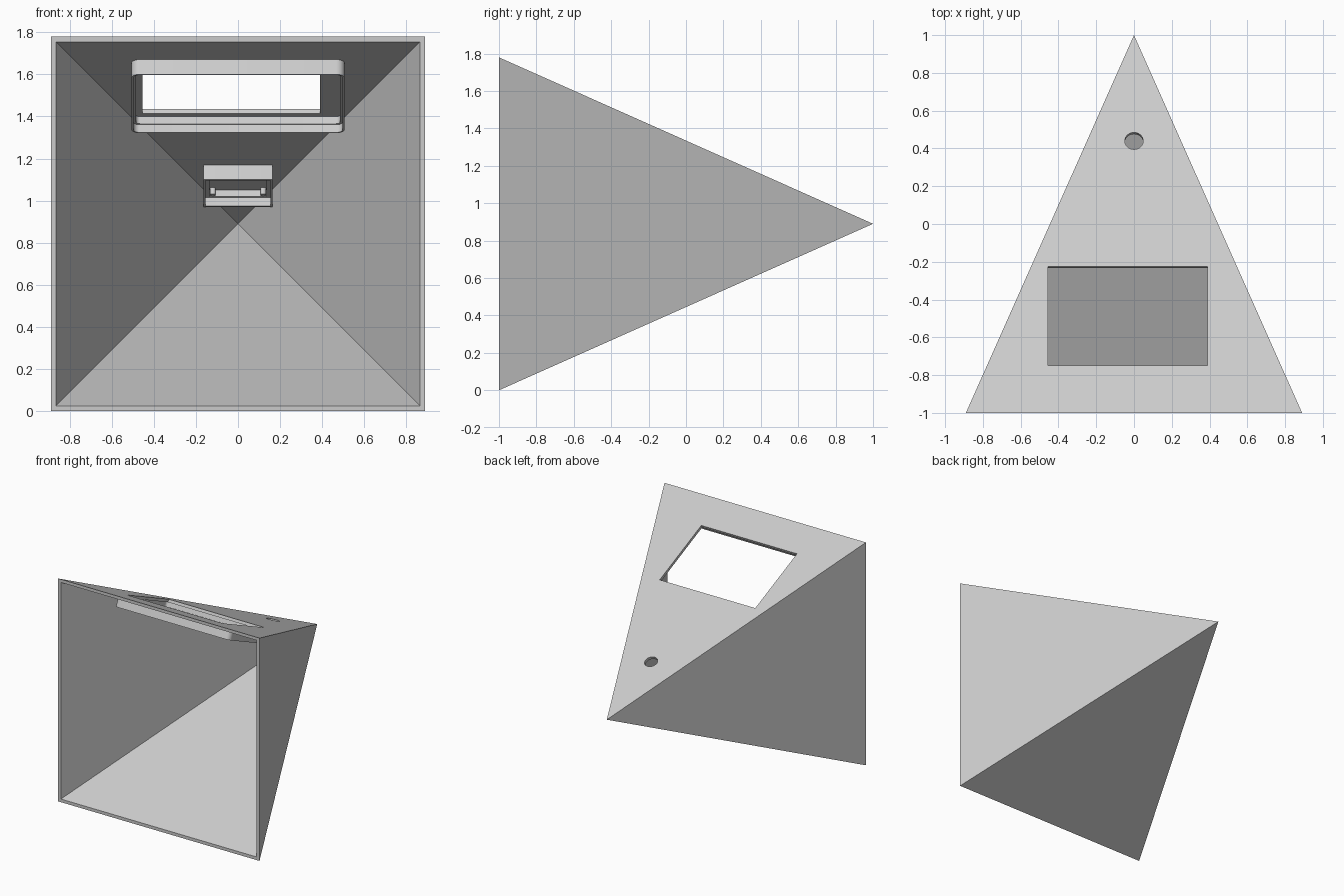
import bpy, bmesh, math
from mathutils import Matrix, Vector

if "Cube" in bpy.data.objects:
    bpy.data.objects.remove(bpy.data.objects["Cube"])

HALF = 0.89        # half width of the open base
RIM = 0.025        # rim width at the base
SLOPE = HALF / 2
TILT = math.atan(SLOPE)
SKIN = RIM * math.cos(TILT)

GREY = bpy.data.materials.new("light grey")
GREY.use_nodes = True
COLOUR = (0.6, 0.6, 0.6, 1)
GREY.diffuse_color = COLOUR
GREY.node_tree.nodes["Principled BSDF"].inputs["Base Color"].default_value = COLOUR


def finish(name, bm, matrix=Matrix()):
    bmesh.ops.recalc_face_normals(bm, faces=bm.faces)
    mesh = bpy.data.meshes.new(name)
    bm.to_mesh(mesh)
    bm.free()
    mesh.materials.append(GREY)
    obj = bpy.data.objects.new(name, mesh)
    bpy.context.collection.objects.link(obj)
    obj.matrix_world = matrix
    return obj


def on_roof(x, y):
    """Frame on the sloping top panel: local z points outward, y runs to the back."""
    z = HALF + SLOPE * (1 - y)
    return Matrix.Translation((x, y, z)) @ Matrix.Rotation(-TILT, 4, 'X')


def rounded_rect(half_x, front, back, radius, steps=6):
    points = []
    corners = [(half_x, back), (-half_x, back), (-half_x, front), (half_x, front)]
    for i, (x, y) in enumerate(corners):
        cx = x - math.copysign(radius, x)
        cy = y - math.copysign(radius, y)
        for k in range(steps + 1):
            a = math.pi / 2 * (i + k / steps)
            points.append((cx + radius * math.cos(a), cy + radius * math.sin(a)))
    return points


def holder(name, matrix, outer, lower, upper, depth, step):
    """Stepped open frame hanging under the top panel."""
    top = -SKIN + 0.003
    levels = [(outer, top), (outer, -depth), (lower, -depth),
              (lower, -step), (upper, -step), (upper, top)]
    bm = bmesh.new()
    loops = [[bm.verts.new((x, y, z)) for x, y in rounded_rect(*size)]
             for size, z in levels]
    for a, b in zip(loops, loops[1:] + loops[:1]):
        n = len(a)
        for i in range(n):
            j = (i + 1) % n
            bm.faces.new((a[i], a[j], b[j], b[i]))
    obj = finish(name, bm, matrix)
    bpy.ops.object.select_all(action='DESELECT')
    obj.select_set(True)
    bpy.context.view_layer.objects.active = obj
    bpy.ops.object.shade_smooth_by_angle(angle=math.radians(30))
    return obj


# Hollow pyramid lying on its side, open at the front
bm = bmesh.new()
rings, tips = [], []
for half in (HALF, HALF - RIM):
    rings.append([bm.verts.new((sx * half, -1, HALF + sz * half))
                  for sx, sz in ((-1, -1), (1, -1), (1, 1), (-1, 1))])
    tips.append(bm.verts.new((0, half / SLOPE - 1, HALF)))
for i in range(4):
    j = (i + 1) % 4
    for ring, tip in zip(rings, tips):
        bm.faces.new((ring[i], ring[j], tip))
    bm.faces.new((rings[0][i], rings[0][j], rings[1][j], rings[1][i]))
shell = finish("pyramid_shell", bm)

# Cutters for the window and the round hole in the top panel
window_frame = on_roof(0, -0.4875)
hole_frame = on_roof(0, 0.44)
bm = bmesh.new()
bmesh.ops.create_cube(bm, size=1)
bmesh.ops.scale(bm, vec=(0.845, 0.575, 0.1), verts=bm.verts)
bmesh.ops.translate(bm, vec=(-0.0325, 0, 0), verts=bm.verts)
window_cutter = finish("window_cutter", bm, window_frame)
bm = bmesh.new()
bmesh.ops.create_cone(bm, cap_ends=True, segments=32, radius1=0.049,
                      radius2=0.049, depth=0.1)
hole_cutter = finish("hole_cutter", bm, hole_frame)

bpy.context.view_layer.update()
bpy.context.view_layer.objects.active = shell
for cutter in (window_cutter, hole_cutter):
    mod = shell.modifiers.new(cutter.name, 'BOOLEAN')
    mod.operation = 'DIFFERENCE'
    mod.solver = 'EXACT'
    mod.object = cutter
    bpy.ops.object.modifier_apply(modifier=mod.name)
    bpy.data.objects.remove(cutter)

# Stepped frames inside, around the window and the round hole
holder("window_holder", window_frame, (0.507, -0.343, 0.343, 0.04),
       (0.497, -0.335, 0.335, 0.03), (0.485, -0.324, 0.324, 0.02), 0.1, 0.06)
holder("sensor_holder", hole_frame, (0.165, -0.127, 0.193, 0.002),
       (0.155, -0.117, 0.181, 0.002), (0.135, -0.105, 0.168, 0.002), 0.1, 0.056)

# Small fixing posts in the corners of the sensor holder
for side, sx in (("right", -1), ("left", 1)):
    for end, y in (("front", -0.088), ("back", 0.15)):
        bm = bmesh.new()
        bmesh.ops.create_cone(bm, cap_ends=True, segments=16, radius1=0.014,
                              radius2=0.014, depth=0.036)
        place = Matrix.Translation(Vector((sx * 0.12, y, -SKIN - 0.016)))
        finish(f"post_{end}_{side}", bm, hole_frame @ place)
